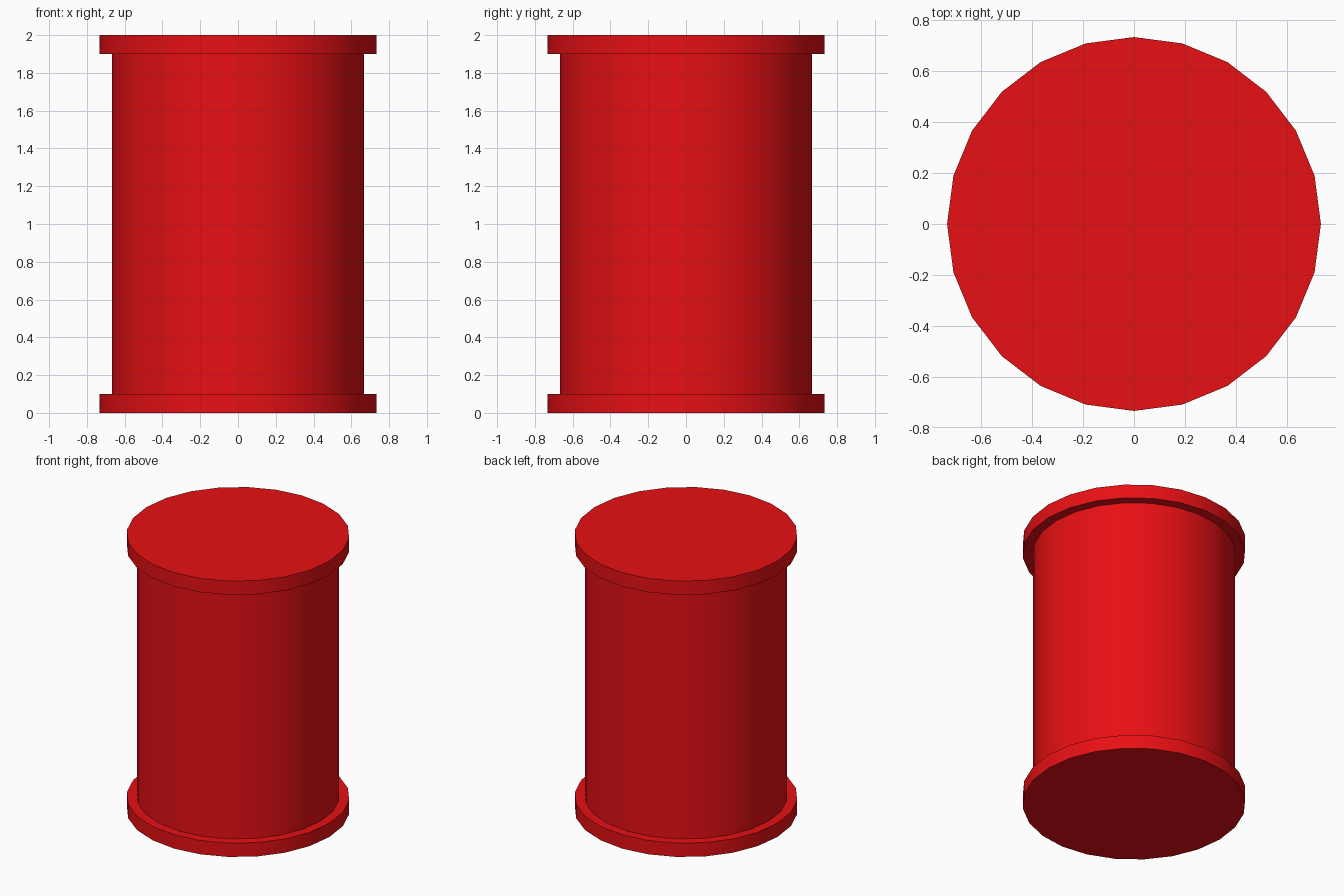
import bpy
import math

if "Cube" in bpy.data.objects:
    bpy.data.objects.remove(bpy.data.objects["Cube"])

SIDES = 24

red = bpy.data.materials.new("red")
red.diffuse_color = (0.8, 0.005, 0.007, 1)
red.use_nodes = True
red.node_tree.nodes["Principled BSDF"].inputs["Base Color"].default_value = red.diffuse_color


def drum(name, radius, z0, z1):
    """Upright cylinder between two heights, smooth sides and sharp rims."""
    bpy.ops.mesh.primitive_cylinder_add(
        vertices=SIDES, radius=radius, depth=z1 - z0,
        location=(0, 0, (z0 + z1) / 2))
    ob = bpy.context.object
    ob.name = name
    ob.data.materials.append(red)
    bpy.ops.object.shade_smooth_by_angle(angle=math.radians(30))
    return ob


# Wide rims at both ends, main body between them
drum("bottom_rim", 0.733, 0.0, 0.1)
drum("body", 0.667, 0.1, 1.9)
drum("top_rim", 0.733, 1.9, 2.0)
